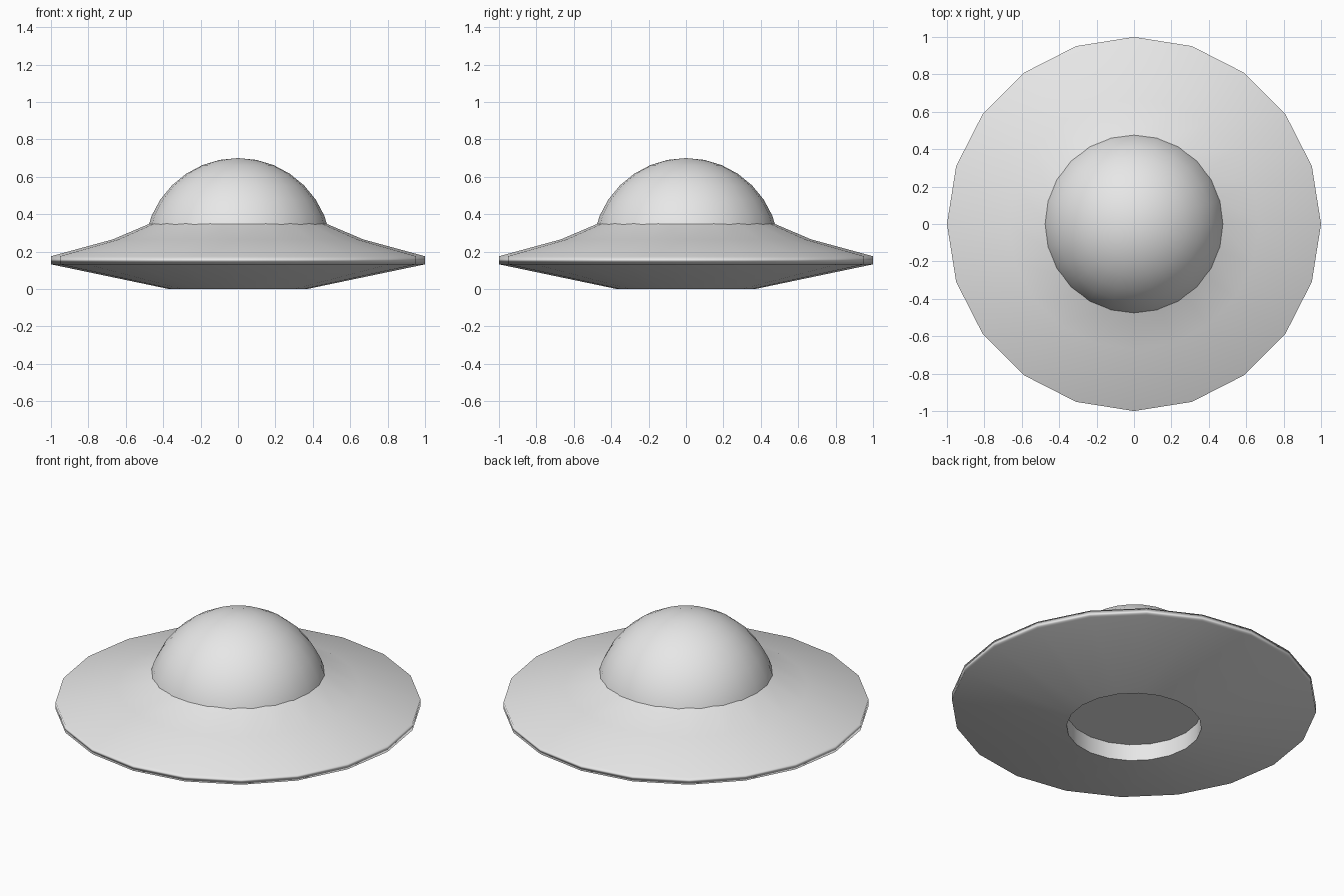
import bpy
import bmesh
import math

cube = bpy.data.objects.get("Cube")
if cube:
    bpy.data.objects.remove(cube, do_unlink=True)

SIDES = 20

grey = bpy.data.materials.new("hull_grey")
grey.use_nodes = True
colour = (0.8, 0.8, 0.8, 1)
grey.diffuse_color = colour
grey.node_tree.nodes["Principled BSDF"].inputs["Base Color"].default_value = colour


def finish(bm, name, angle):
    bmesh.ops.recalc_face_normals(bm, faces=bm.faces)
    mesh = bpy.data.meshes.new(name)
    bm.to_mesh(mesh)
    bm.free()
    mesh.materials.append(grey)
    obj = bpy.data.objects.new(name, mesh)
    bpy.context.collection.objects.link(obj)
    bpy.ops.object.select_all(action='DESELECT')
    bpy.context.view_layer.objects.active = obj
    obj.select_set(True)
    bpy.ops.object.shade_smooth_by_angle(angle=math.radians(angle))
    return obj


# Saucer hull: lathed profile from the recessed underside to the top under the dome
profile = [(0, 0.10), (0.37, 0.10), (0.37, 0), (1, 0.132), (1, 0.175),
           (0.67, 0.265), (0.47, 0.35), (0.35, 0.40), (0, 0.40)]
bm = bmesh.new()
verts = [bm.verts.new((r, 0, z)) for r, z in profile]
edges = [bm.edges.new(pair) for pair in zip(verts, verts[1:])]
bmesh.ops.spin(bm, geom=verts + edges, cent=(0, 0, 0), axis=(0, 0, 1),
               angle=math.tau, steps=SIDES)
bmesh.ops.remove_doubles(bm, verts=bm.verts, dist=0.0005)
hull = finish(bm, "saucer_hull", 82)

# Large faces lead the shading, so the narrow rim looks rounded
weighted = hull.modifiers.new("rim_shading", 'WEIGHTED_NORMAL')
weighted.keep_sharp = True

# Dome: upper half of a sphere sunk into the hull
bm = bmesh.new()
bmesh.ops.create_uvsphere(bm, u_segments=24, v_segments=16, radius=0.5)
bmesh.ops.delete(bm, geom=[v for v in bm.verts if v.co.z < -0.01], context='VERTS')
bmesh.ops.translate(bm, verts=bm.verts, vec=(0, 0, 0.2))
finish(bm, "dome", 60)
